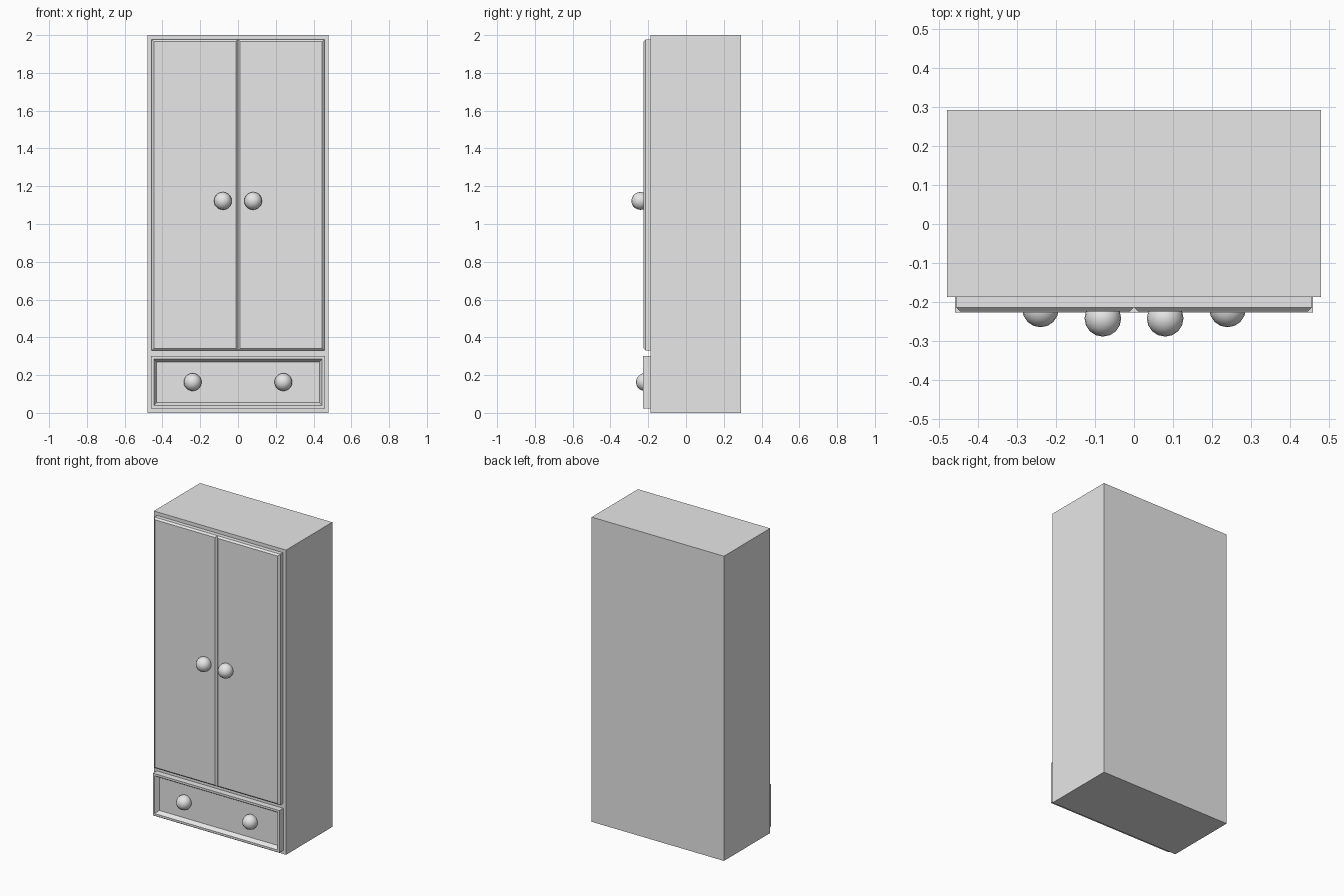
import bpy, bmesh
from mathutils import Vector

cube = bpy.data.objects.get("Cube")
if cube:
    bpy.data.objects.remove(cube, do_unlink=True)

grey = bpy.data.materials.new("light_grey")
grey.use_nodes = True
colour = (0.8, 0.8, 0.8, 1)
grey.diffuse_color = colour
grey.node_tree.nodes["Principled BSDF"].inputs["Base Color"].default_value = colour

BODY_FRONT, PANEL_FRONT = -0.187, -0.225
KNOB_RADIUS = 0.047


def finish(name, bm):
    mesh = bpy.data.meshes.new(name)
    bm.to_mesh(mesh)
    bm.free()
    mesh.materials.append(grey)
    obj = bpy.data.objects.new(name, mesh)
    bpy.context.collection.objects.link(obj)
    return obj


def box(low, high):
    low, high = Vector(low), Vector(high)
    bm = bmesh.new()
    bmesh.ops.create_cube(bm, size=1)
    bmesh.ops.scale(bm, vec=high - low, verts=bm.verts)
    bmesh.ops.translate(bm, vec=(low + high) / 2, verts=bm.verts)
    bm.normal_update()
    return bm


def front_face(bm):
    return min(bm.faces, key=lambda f: f.calc_center_median().y)


def knob(name, x, y, z):
    bm = bmesh.new()
    bmesh.ops.create_uvsphere(bm, u_segments=16, v_segments=10, radius=KNOB_RADIUS)
    bmesh.ops.translate(bm, vec=(x, y, z), verts=bm.verts)
    for face in bm.faces:
        face.smooth = True
    finish(name, bm)


# Cabinet body
finish("cabinet_body", box((-0.48, BODY_FRONT, 0), (0.48, 0.292, 2)))

# Doors with chamfered front edges, and all knobs
for side, sign in (("left", 1), ("right", -1)):
    inner, outer = sorted((0, sign * 0.457))
    door = box((inner, PANEL_FRONT, 0.33), (outer, BODY_FRONT, 1.977))
    bmesh.ops.bevel(door, geom=list(front_face(door).edges), offset=0.011,
                    offset_type='OFFSET', segments=1, affect='EDGES')
    finish(side + "_door", door)
    knob(side + "_door_knob", sign * 0.08, -0.242, 1.122)
    knob(side + "_drawer_knob", sign * 0.24, -0.218, 0.163)

# Drawer front: flat rim around a slanted recess
drawer = box((-0.46, PANEL_FRONT - 0.002, 0.024), (0.46, BODY_FRONT, 0.3))
panel = front_face(drawer)
bmesh.ops.inset_region(drawer, faces=[panel], thickness=0.02)
bmesh.ops.inset_region(drawer, faces=[panel], thickness=0.022)
bmesh.ops.translate(drawer, vec=(0, 0.025, 0), verts=panel.verts)
finish("drawer_front", drawer)
